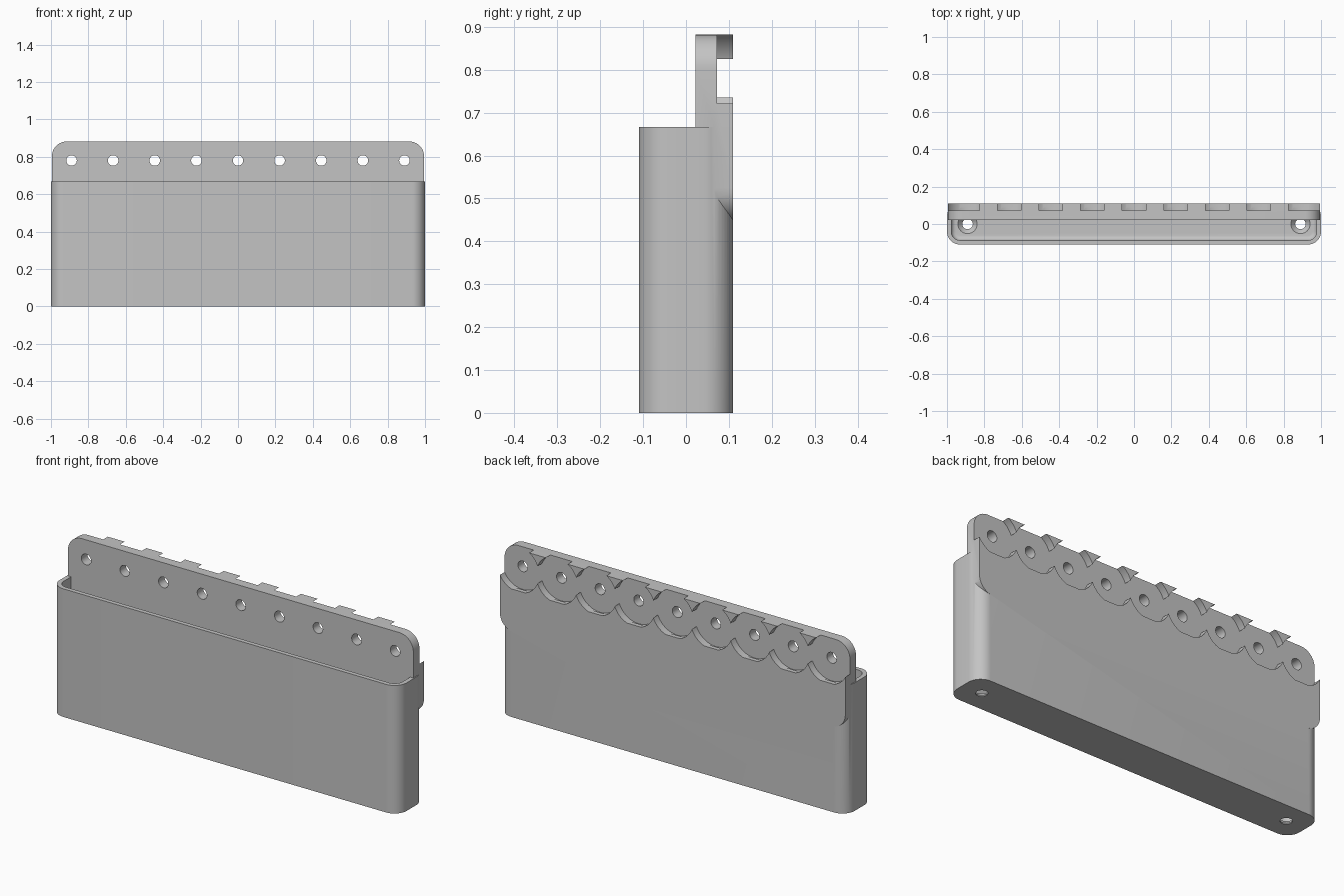
import bpy, bmesh
from math import cos, sin, pi, radians
from mathutils import Matrix

cube = bpy.data.objects.get("Cube")
if cube:
    bpy.data.objects.remove(cube, do_unlink=True)

grey = bpy.data.materials.new("plain_grey")
grey.use_nodes = True
grey.diffuse_color = (0.55, 0.55, 0.55, 1)
grey.node_tree.nodes["Principled BSDF"].inputs["Base Color"].default_value = (0.55, 0.55, 0.55, 1)

PITCH, HOLE_Z, HOLE_R, SCALLOP_R = 0.2225, 0.78, 0.028, 0.12
STAND = Matrix.Rotation(pi / 2, 4, 'X')      # maps local (x, y, z) to (x, -z, y)


def make_object(name, bm):
    bmesh.ops.recalc_face_normals(bm, faces=bm.faces)
    mesh = bpy.data.meshes.new(name)
    bm.to_mesh(mesh)
    bm.free()
    mesh.materials.append(grey)
    obj = bpy.data.objects.new(name, mesh)
    bpy.context.collection.objects.link(obj)
    return obj


def rounded_slab(name, hx, y0, y1, radius, z0, z1, matrix=None, floor_fillet=0):
    """Rounded rectangle in local xy, extruded along local z."""
    bm = bmesh.new()
    corners = [(hx, y1, 0), (-hx, y1, 1), (-hx, y0, 2), (hx, y0, 3)]
    steps, verts = 12, []
    for x, y, quarter in corners:
        cx = x - radius if x > 0 else x + radius
        cy = y - radius if y == y1 else y + radius
        for i in range(steps + 1):
            a = (quarter + i / steps) * pi / 2
            verts.append(bm.verts.new((cx + radius * cos(a), cy + radius * sin(a), z0)))
    base = bm.faces.new(verts)
    top = bmesh.ops.extrude_face_region(bm, geom=[base], use_keep_orig=True)
    bmesh.ops.translate(bm, vec=(0, 0, z1 - z0),
                        verts=[g for g in top["geom"] if isinstance(g, bmesh.types.BMVert)])
    if floor_fillet:
        bmesh.ops.bevel(bm, geom=list(base.edges), offset=floor_fillet, segments=6,
                        profile=0.5, affect='EDGES')
    if matrix:
        bm.transform(matrix)
    return make_object(name, bm)


def round_cutter(name, r1, r2, depth, centre, along_y=False):
    bm = bmesh.new()
    bmesh.ops.create_cone(bm, cap_ends=True, segments=64, radius1=r1, radius2=r2, depth=depth)
    bm.transform(Matrix.Translation(centre) @ (STAND if along_y else Matrix()))
    return make_object(name, bm)


def combine(target, others, operation):
    """Apply a boolean with each helper, then discard the helpers."""
    for other in others:
        other.hide_render = True
        mod = target.modifiers.new("combine", 'BOOLEAN')
        mod.operation, mod.object, mod.solver = operation, other, 'EXACT'
    bpy.context.view_layer.update()
    graph = bpy.context.evaluated_depsgraph_get()
    mesh = bpy.data.meshes.new_from_object(target.evaluated_get(graph))
    target.modifiers.clear()
    target.data = mesh
    for other in others:
        bpy.data.objects.remove(other, do_unlink=True)


# Open tray with a rounded floor and thin walls
tray = rounded_slab("tray_with_back_plate", 1.0, -0.11, 0.11, 0.07, 0, 0.667)
cavity = rounded_slab("cavity", 0.977, -0.087, 0.087, 0.047, 0.03, 0.8, floor_fillet=0.025)
combine(tray, [cavity], 'DIFFERENCE')

# Back plate with a row of holes, each in a round recess on the rear
plate = rounded_slab("back_plate", 0.995, 0.445, 0.882, 0.08, -0.11, -0.022, STAND)
cutters = []
for i in range(-4, 5):
    x = i * PITCH
    cutters.append(round_cutter("recess", SCALLOP_R, SCALLOP_R, 0.1, (x, 0.122, HOLE_Z), True))
    cutters.append(round_cutter("hole", HOLE_R, HOLE_R, 0.4, (x, 0.06, HOLE_Z), True))
combine(plate, cutters, 'DIFFERENCE')
combine(tray, [plate], 'UNION')

# Countersunk drain holes in the floor
drains = []
for side in (-1, 1):
    x = side * 4 * PITCH
    drains.append(round_cutter("drain", HOLE_R, HOLE_R, 0.2, (x, 0, 0)))
    drains.append(round_cutter("countersink", HOLE_R, 0.056, 0.03, (x, 0, 0.02)))
combine(tray, drains, 'DIFFERENCE')

# Smooth shading that keeps the hard edges
bpy.ops.object.select_all(action='DESELECT')
tray.select_set(True)
bpy.context.view_layer.objects.active = tray
bpy.ops.object.shade_smooth_by_angle(angle=radians(30))
